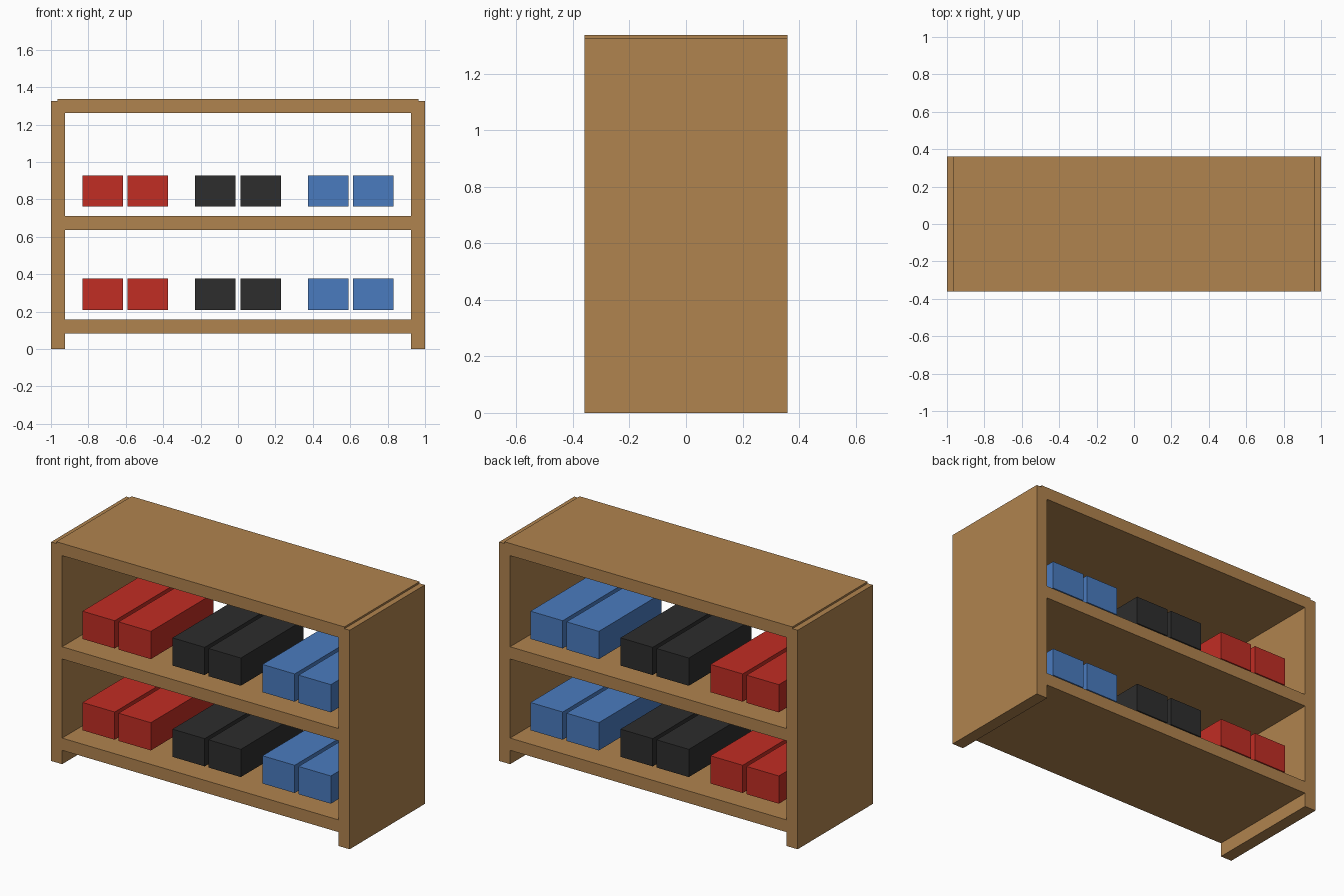
import bpy

if "Cube" in bpy.data.objects:
    bpy.data.objects.remove(bpy.data.objects["Cube"])


def linear(c):
    c /= 255
    return c / 12.92 if c <= 0.04045 else ((c + 0.055) / 1.055) ** 2.4


def material(name, rgb):
    m = bpy.data.materials.new(name)
    m.diffuse_color = (*[linear(c) for c in rgb], 1)
    m.use_nodes = True
    m.node_tree.nodes["Principled BSDF"].inputs["Base Color"].default_value = m.diffuse_color
    return m


def box(name, x0, x1, y, z0, z1, mat):
    """Box spanning x0..x1, -y..y, z0..z1."""
    bpy.ops.mesh.primitive_cube_add(size=1, location=((x0 + x1) / 2, 0, (z0 + z1) / 2))
    ob = bpy.context.object
    ob.name = name
    ob.scale = (x1 - x0, 2 * y, z1 - z0)
    bpy.ops.object.transform_apply(location=False, rotation=False, scale=True)
    ob.data.materials.append(mat)
    return ob


wood = material("wood", (176, 131, 78))
colours = {
    "red": material("red", (193, 45, 36)),
    "black": material("black", (45, 45, 45)),
    "blue": material("blue", (74, 123, 191)),
}

# side panels
box("left_side_panel", -1, -0.926, 0.36, 0, 1.326, wood)
box("right_side_panel", 0.926, 1, 0.36, 0, 1.326, wood)

# shelves and top board, let into the side panels (ends kept just inside the
# front and back planes so coplanar faces do not fight)
for name, z0, z1 in (("bottom_shelf", 0.084, 0.158),
                     ("middle_shelf", 0.637, 0.711),
                     ("top_board", 1.263, 1.337)):
    box(name, -0.965, 0.965, 0.36, z0, z1, wood)

# pairs of shoe blocks, raised slightly above each shelf
for level, z0 in (("lower", 0.208), ("upper", 0.761)):
    for (colour, mat), cx in zip(colours.items(), (-0.603, 0, 0.603)):
        for side, dx in (("left", -0.121), ("right", 0.121)):
            x = cx + dx
            box(f"{level}_{colour}_{side}_shoe", x - 0.108, x + 0.108,
                0.30, z0, z0 + 0.168, mat)
